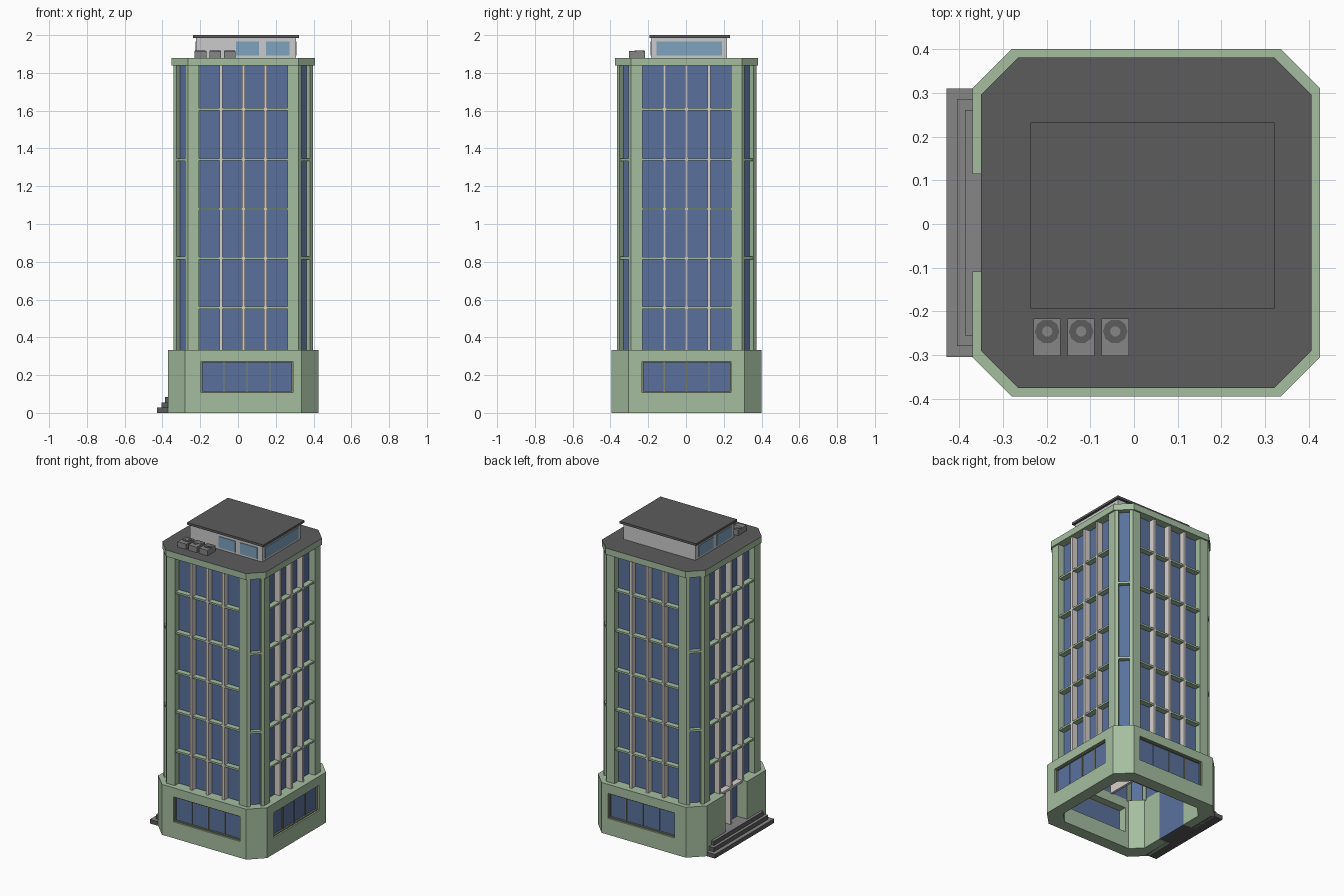
import bpy, bmesh, math

if "Cube" in bpy.data.objects:
    bpy.data.objects.remove(bpy.data.objects["Cube"])

CX, CY = 0.028, 0.003          # tower axis


def mat(name, r, g, b):
    m = bpy.data.materials.new(name)
    m.diffuse_color = [(c / 255 / 12.92 if c < 11 else ((c / 255 + 0.055) / 1.055) ** 2.4) for c in (r, g, b)] + [1]
    m.use_nodes = True
    m.node_tree.nodes["Principled BSDF"].inputs["Base Color"].default_value = m.diffuse_color
    return m


GREEN = mat("sage green", 165, 190, 160)
GLASS = mat("blue glass", 90, 113, 156)
SKY = mat("pale blue glass", 125, 163, 190)
DARK = mat("dark roof grey", 92, 92, 92)
GREY = mat("mid grey", 134, 134, 134)
WHITE = mat("warm white", 215, 208, 202)
PALE = mat("light grey", 203, 203, 203)
OLIVE = mat("olive frame", 128, 133, 106)


def rect(x0, x1, y0, y1):
    return [(x0, y0), (x1, y0), (x1, y1), (x0, y1)]


def octagon(h, c):
    return [(c, -h), (h, -c), (h, c), (c, h), (-c, h), (-h, c), (-h, -c), (-c, -h)]


def turn(pts, k):
    for _ in range(k % 4):
        pts = [(-y, x) for x, y in pts]
    return pts


def spin(pts):
    return [turn(pts, k) for k in range(4)]


def part(name, prisms, m, top=None):
    """One object from (outline, z0, z1) prisms; 'top' recolours upward faces."""
    bm = bmesh.new()
    for pts, z0, z1 in prisms:
        lo = [bm.verts.new((x + CX, y + CY, z0)) for x, y in pts]
        hi = [bm.verts.new((x + CX, y + CY, z1)) for x, y in pts]
        bm.faces.new(lo)
        bm.faces.new(hi)
        for i in range(len(pts)):
            j = (i + 1) % len(pts)
            bm.faces.new((lo[i], lo[j], hi[j], hi[i]))
    bmesh.ops.recalc_face_normals(bm, faces=bm.faces)
    bm.normal_update()
    me = bpy.data.meshes.new(name)
    me.materials.append(m)
    if top:
        me.materials.append(top)
        for f in bm.faces:
            f.material_index = int(f.normal.z > 0.9)
    bm.to_mesh(me)
    bm.free()
    ob = bpy.data.objects.new(name, me)
    bpy.context.collection.objects.link(ob)
    return ob


def cut(ob, cutters):
    for c in cutters:
        c.hide_render = True
        md = ob.modifiers.new("cut", 'BOOLEAN')
        md.object, md.operation, md.solver = c, 'DIFFERENCE', 'EXACT'
    dg = bpy.context.evaluated_depsgraph_get()
    me = bpy.data.meshes.new_from_object(ob.evaluated_get(dg))
    ob.modifiers.clear()
    ob.data = me
    me.materials.clear()
    me.materials.append(GREEN)
    for p in me.polygons:
        p.material_index = 0
    for c in cutters:
        bpy.data.objects.remove(c)


B, T0, T1 = 0.398, 0.333, 1.84      # base half width, tower bottom and top

# Base: hollow octagonal ring with window openings and a full-height entrance gap
base = part("base_wall", [(octagon(B, 0.308), 0, T0)], GREEN)
WZ0, WZ1 = 0.108, 0.273
cut(base, [
    part("c_inside", [(octagon(0.318, 0.25), -0.1, 0.5)], GREEN),
    part("c_front", [(rect(-0.224, 0.262, -0.5, -0.2), WZ0, WZ1)], GREEN),
    part("c_back", [(rect(-0.224, 0.262, 0.2, 0.5), WZ0, WZ1)], GREEN),
    part("c_right", [(rect(0.2, 0.5, -0.236, 0.236), WZ0, WZ1)], GREEN),
    part("c_entrance", [(rect(-0.5, -0.2, -0.112, 0.112), -0.1, 0.5)], GREEN),
])


# Base windows: glass, border and three dividers, drawn for the front then turned
def base_window(name, a, b, place):
    def bar(x0, x1, d0, d1):
        return place(rect(x0, x1, -d1, -d0))
    part(name + "_glass", [(bar(a, b, 0.370, 0.377), WZ0, WZ1)], GLASS)
    t, frame = 0.007, []
    for x in (a, b - t):
        frame.append((bar(x, x + t, 0.370, 0.388), WZ0, WZ1))
    for z in (WZ0, WZ1 - t):
        frame.append((bar(a, b, 0.370, 0.388), z, z + t))
    for i in (1, 2, 3):
        x = a + (b - a) * i / 4
        frame.append((bar(x - 0.003, x + 0.003, 0.370, 0.382), WZ0, WZ1))
    part(name + "_frame", frame, OLIVE)


base_window("front_base_window", -0.224, 0.262, lambda p: p)
base_window("back_base_window", -0.224, 0.262, lambda p: [(x, -y) for x, y in p])
base_window("right_base_window", -0.236, 0.236, lambda p: turn(p, 1))

# Tower corner pillars, two for each chamfered corner
W = 0.234
pillar = [(W, 0.369), (0.293, 0.369), (0.308, 0.354), (0.276, 0.322), (W, 0.315)]
swapped = [(y, x) for x, y in pillar]
part("tower_pillars", [(p, T0 - 0.01, T1) for q in (pillar, swapped) for p in spin(q)], GREEN)

# Recessed glass on the four faces and in the chamfers
part("tower_glass", [(p, T0 - 0.01, T1) for p in spin(rect(-W, W, 0.319, 0.326))], GLASS)
slit = [(0.285, 0.337), (0.337, 0.285), (0.332, 0.280), (0.280, 0.332)]
part("corner_glass", [(p, T0 - 0.01, T1) for p in spin(slit)], GLASS)
sill = [(0.307, 0.353), (0.353, 0.307), (0.330, 0.284), (0.284, 0.330)]
part("corner_sills", [(p, z - 0.007, z + 0.007) for z in (0.82, 1.34) for p in spin(sill)], GREEN)

# Floor slabs and mullion walls running right through the tower
slab = rect(-W, W, -0.362, 0.362)
part("floor_slabs", [(p, z - 0.006, z + 0.006) for z in (0.557, 0.818, 1.08, 1.342, 1.607)
                     for p in (slab, turn(slab, 1))], GREEN)
walls = [rect(x - 0.008, x + 0.008, -0.365, 0.365) for x in (-0.118, 0, 0.118)]
part("mullions", [(p, T0 - 0.003, T1) for w in walls for p in (w, turn(w, 1))], WHITE)

# Cornice with dark flat roof
part("cornice_roof", [(octagon(0.379, 0.293), 1.838, 1.88)], GREEN, DARK)

# Entrance: glass doors, centre post and lintel
part("entrance_glass", [(rect(-0.326, -0.319, -0.112, 0.112), 0, T0)], GLASS)
part("entrance_post", [(rect(-0.362, -0.32, -0.008, 0.008), 0.05, T0)], WHITE)
part("entrance_lintel", [(rect(-0.365, -0.32, -0.112, 0.112), T0 - 0.015, T0)], WHITE)

# Entrance steps
steps = [(rect(x - CX, -0.375, -y, y), 0, z)
         for x, y, z in ((-0.43, 0.308, 0.028), (-0.405, 0.283, 0.056), (-0.387, 0.258, 0.085))]
steps.append((rect(-0.38, -0.322, -0.111, 0.111), 0, 0.085))
part("entrance_steps", steps, DARK, GREY)

# Penthouse
px0, px1, py0, py1 = -0.222 - CX, 0.307 - CX, -0.185 - CY, 0.217 - CY
part("penthouse_walls", [(rect(px0, px1, py0, py1), 1.878, 1.987)], PALE)
part("penthouse_roof", [(rect(px0 - 0.015, px1 + 0.015, py0 - 0.009, py1 + 0.016), 1.985, 2.0)], DARK)
e = 0.004
panes = [rect(a - CX, b - CX, py0 - e, py0 + e) for a, b in ((-0.01, 0.112), (0.147, 0.272))]
panes.append(rect(px1 - e, px1 + e, -0.157 - CY, 0.19 - CY))
panes += [rect(px0 - e, px0 + e, a, b) for a, b in ((0.03, 0.185), (-0.16, -0.005))]
part("penthouse_windows", [(p, 1.893, 1.966) for p in panes], SKY)

# Rooftop cooling units with round fans
xs = [-0.199 - CX, -0.121 - CX, -0.043 - CX]
part("cooling_units", [(rect(x - 0.031, x + 0.031, -0.302 - CY, -0.216 - CY), 1.878, 1.916) for x in xs], GREY)


def disc(x, r):
    return [(x + r * math.cos(i * math.pi / 5), -0.246 - CY + r * math.sin(i * math.pi / 5)) for i in range(10)]


part("cooling_fans", [(disc(x, 0.028), 1.912, 1.918) for x in xs], DARK)
part("fan_hubs", [(disc(x, 0.012), 1.914, 1.9195) for x in xs], GREY)
